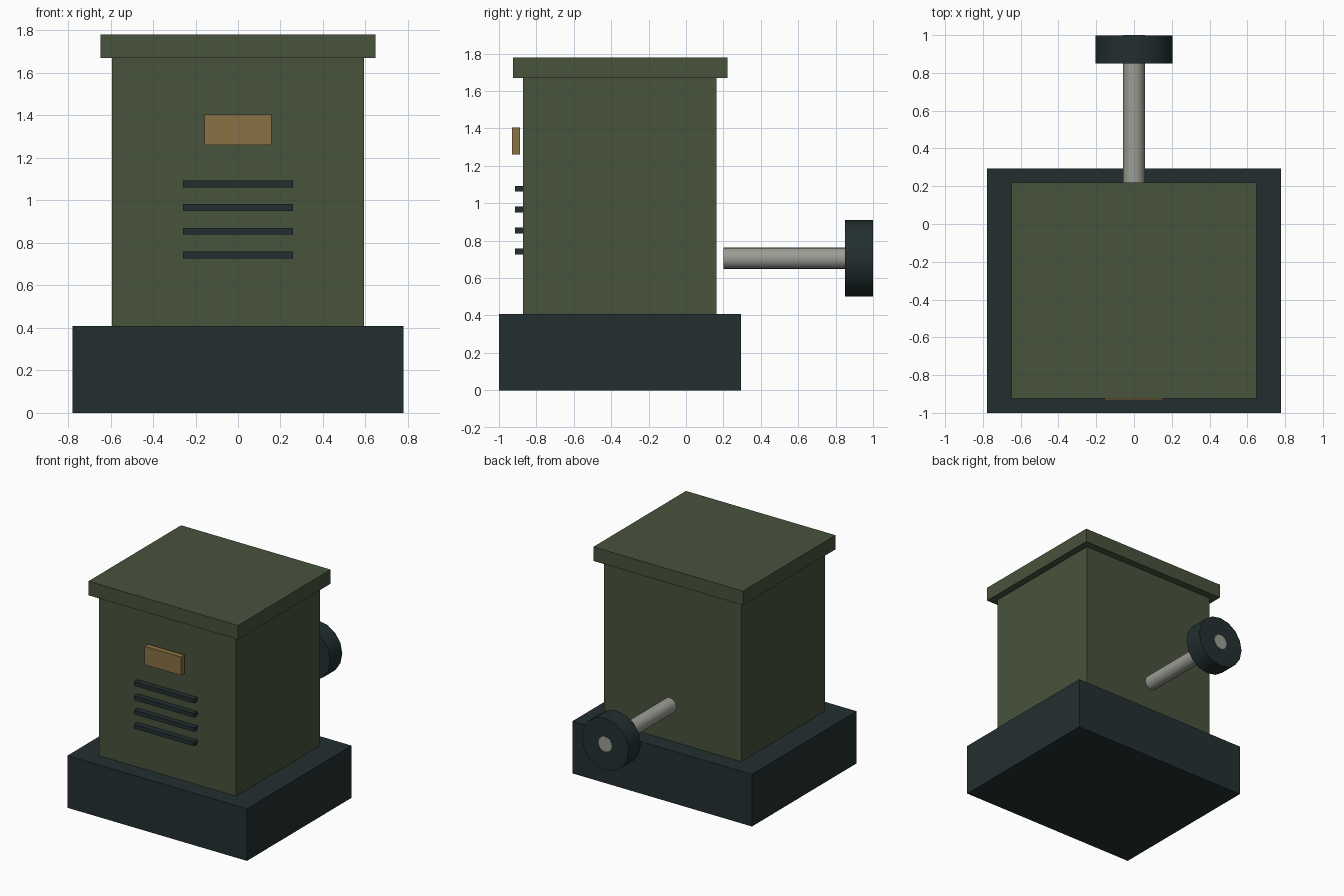
import bpy, math

if "Cube" in bpy.data.objects:
    bpy.data.objects.remove(bpy.data.objects["Cube"])


def srgb(r, g, b):
    def lin(c):
        c /= 255
        return c / 12.92 if c <= 0.04045 else ((c + 0.055) / 1.055) ** 2.4
    return (lin(r), lin(g), lin(b), 1)


def material(name, rgb):
    m = bpy.data.materials.new(name)
    m.diffuse_color = srgb(*rgb)
    m.use_nodes = True
    m.node_tree.nodes["Principled BSDF"].inputs["Base Color"].default_value = m.diffuse_color
    return m


green = material("olive green", (72, 83, 60))
dark = material("dark slate", (35, 47, 48))
steel = material("grey steel", (155, 157, 148))
brass = material("dull brass", (138, 113, 68))


def box(name, x, y0, y1, z0, z1, mat):
    # Box symmetric about x = 0
    bpy.ops.mesh.primitive_cube_add(size=1, location=(0, (y0 + y1) / 2, (z0 + z1) / 2))
    o = bpy.context.object
    o.name = name
    o.scale = (2 * x, y1 - y0, z1 - z0)
    bpy.ops.object.transform_apply(location=False, rotation=False, scale=True)
    o.data.materials.append(mat)
    return o


def rod(name, r, y0, y1, z, sides, mat):
    # Cylinder lying along y
    bpy.ops.mesh.primitive_cylinder_add(vertices=sides, radius=r, depth=y1 - y0,
                                        location=(0, (y0 + y1) / 2, z),
                                        rotation=(math.pi / 2, 0, 0))
    o = bpy.context.object
    o.name = name
    o.data.materials.append(mat)
    bpy.ops.object.shade_smooth_by_angle(angle=math.radians(40))
    return o


# Cabinet: plinth, body, overhanging lid
box("base_plinth", 0.778, -1.0, 0.295, 0, 0.408, dark)
box("cabinet_body", 0.594, -0.871, 0.164, 0.408, 1.67, green)
box("cabinet_lid", 0.648, -0.925, 0.221, 1.67, 1.78, green)

# Front name plate, standing just off the body
box("front_plate", 0.157, -0.931, -0.887, 1.26, 1.404, brass)

# Vent slats
for i in range(4):
    z = 0.743 + i * 0.1115
    box(f"vent_slat_{i + 1}", 0.259, -0.915, -0.871, z - 0.016, z + 0.016, dark)

# Rear shaft and wheel
rod("rear_shaft", 0.058, 0.2, 1.0, 0.706, 16, steel)
rod("rear_wheel", 0.204, 0.85, 0.999, 0.706, 16, dark)
